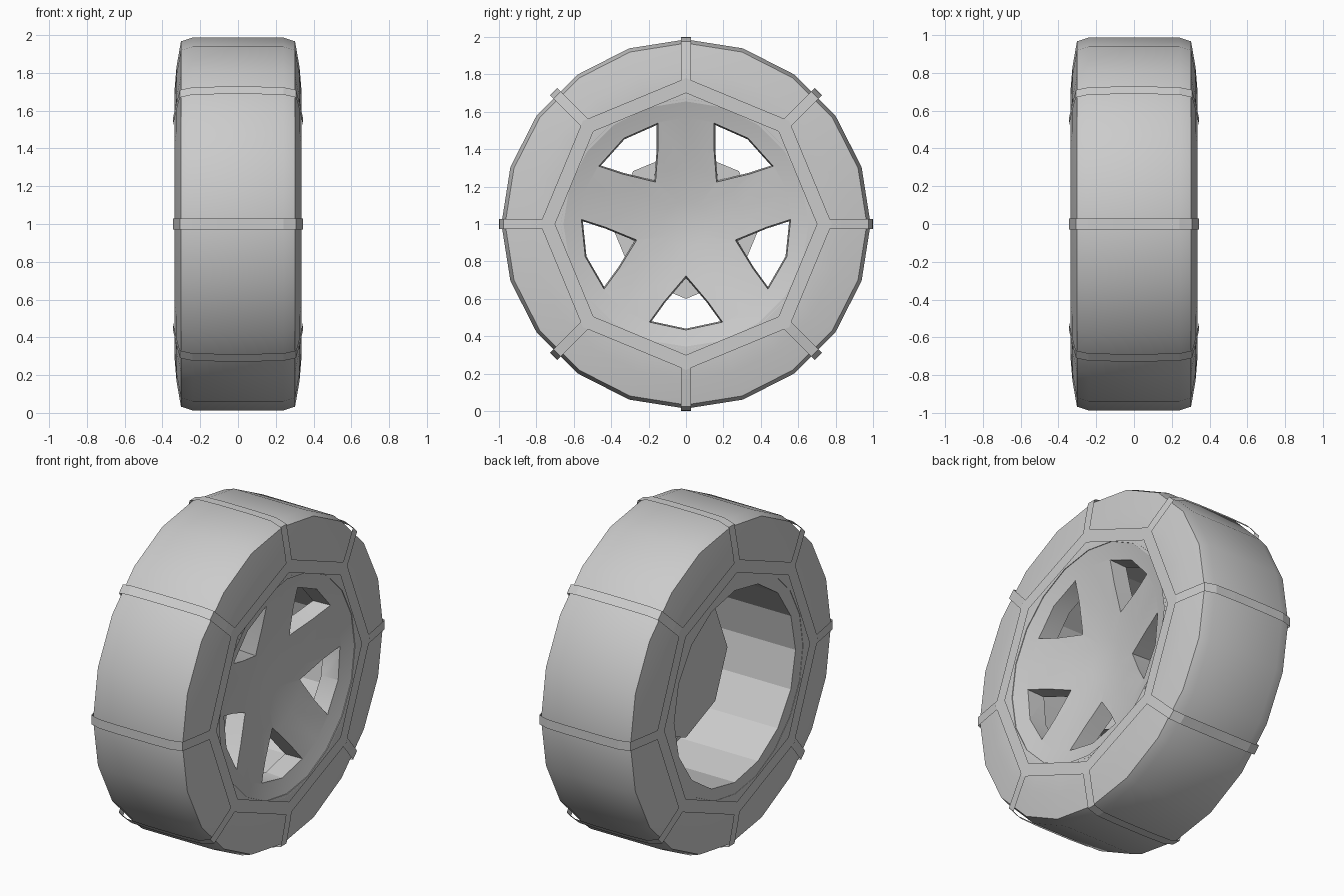
import bpy
import bmesh
from math import cos, sin, pi, radians
from mathutils import Matrix, Vector

cube = bpy.data.objects.get("Cube")
if cube:
    bpy.data.objects.remove(cube, do_unlink=True)

GREY = (0.6, 0.6, 0.6, 1)
grey = bpy.data.materials.new("plain grey")
grey.use_nodes = True
grey.diffuse_color = GREY
grey.node_tree.nodes["Principled BSDF"].inputs["Base Color"].default_value = GREY


def finish(name, bm, smooth=None, closed=True):
    """Turn a bmesh, built around the axle, into an object at axle height."""
    bmesh.ops.remove_doubles(bm, verts=bm.verts, dist=0.0001)
    if closed:
        bmesh.ops.recalc_face_normals(bm, faces=bm.faces)
    mesh = bpy.data.meshes.new(name)
    bm.to_mesh(mesh)
    bm.free()
    mesh.materials.append(grey)
    obj = bpy.data.objects.new(name, mesh)
    obj.location.z = 1
    bpy.context.collection.objects.link(obj)
    if smooth:
        shade(obj, smooth)
    return obj


def shade(obj, angle):
    bpy.ops.object.select_all(action="DESELECT")
    obj.select_set(True)
    bpy.context.view_layer.objects.active = obj
    bpy.ops.object.shade_smooth_by_angle(angle=radians(angle))


def lathe(name, profile, sides, smooth=None):
    """Spin a closed (x, radius) profile around the axle."""
    bm = bmesh.new()
    verts = [bm.verts.new((x, r, 0)) for x, r in profile]
    edges = [bm.edges.new((verts[i - 1], verts[i])) for i in range(len(verts))]
    bmesh.ops.spin(bm, geom=verts + edges, cent=(0, 0, 0), axis=(1, 0, 0),
                   angle=2 * pi, steps=sides, use_merge=True)
    bmesh.ops.dissolve_degenerate(bm, dist=0.0001, edges=bm.edges)
    return finish(name, bm, smooth)


# Tyre: mirrored half profile with rounded shoulders
half = [(0.24, 0.987), (0.302, 0.967), (0.326, 0.83), (0.335, 0.72), (0.332, 0.655)]
lathe("tyre", half + [(-x, r) for x, r in reversed(half)], 20, 32)

# Rim barrel, open towards the right side
lathe("rim_barrel", [(-0.33, 0.585), (-0.33, 0.67), (0.22, 0.67), (0.22, 0.585)], 16)

# Octagonal hub behind the spokes
lathe("hub", [(0, 0), (0, 0.4), (0.1, 0.4), (0.1, 0)], 8)

# Dished wheel face
face = lathe("spoke_face", [(0.2, 0), (0.206, 0.12), (0.238, 0.3), (0.3, 0.57),
                            (0.333, 0.67), (0.21, 0.67), (0.19, 0.56),
                            (0.12, 0.3), (0.09, 0)], 20)

# Five tapered openings between the spokes
outline = [(0, 0.27), (0.12, 0.415), (0.197, 0.525), (0, 0.567),
           (-0.197, 0.525), (-0.12, 0.415)]
middle = Vector((0, 0, 0.45))
bm = bmesh.new()
for k in range(5):
    turn = Matrix.Rotation(pi + k * 2 * pi / 5, 3, "X")
    rings = []
    for x, scale in ((0.05, 0.86), (0.4, 1.05)):
        points = [middle + (Vector((0, y, z)) - middle) * scale for y, z in outline]
        rings.append([bm.verts.new(turn @ (p + Vector((x, 0, 0)))) for p in points])
    back, front = rings
    bm.faces.new(back)
    bm.faces.new(front)
    for i in range(len(outline)):
        bm.faces.new((back[i - 1], back[i], front[i], front[i - 1]))
cutter = finish("opening_cutter", bm)
cutter.hide_render = True
cut = face.modifiers.new("openings", "BOOLEAN")
cut.operation = "DIFFERENCE"
cut.solver = "EXACT"
cut.object = cutter
bpy.context.view_layer.objects.active = face
bpy.ops.object.modifier_apply(modifier="openings")
bpy.data.objects.remove(cutter, do_unlink=True)
shade(face, 30)

# Eight flat straps wrapped over the tread
strap_half = [(0.11, 1.0), (0.24, 0.996), (0.308, 0.975), (0.334, 0.83), (0.344, 0.765)]
strap_path = strap_half + [(-x, r) for x, r in reversed(strap_half)]
strap_path = strap_path[5:] + strap_path[:5]
bm = bmesh.new()
for k in range(8):
    turn = Matrix.Rotation(k * pi / 4, 3, "X")
    rows = [[bm.verts.new(turn @ Vector((x, y, r))) for y in (-0.028, 0.028)]
            for x, r in strap_path]
    for a, b in zip(rows, rows[1:]):
        bm.faces.new((a[0], a[1], b[1], b[0]))
bmesh.ops.recalc_face_normals(bm, faces=bm.faces)
# Put every strap's outside face outwards
for f in bm.faces:
    if f.normal.dot(f.calc_center_median()) < 0:
        f.normal_flip()
finish("tread_straps", bm, closed=False)

# Octagonal bands joining the straps on both sides
for name, side in (("left_band", 1), ("right_band", -1)):
    bm = bmesh.new()
    rings = [[bm.verts.new((side * 0.345, r * cos(k * pi / 4), r * sin(k * pi / 4)))
              for k in range(8)] for r in (0.7, 0.78)]
    for i in range(8):
        f = bm.faces.new((rings[0][i - 1], rings[1][i - 1], rings[1][i], rings[0][i]))
        f.normal_update()
        if f.normal.x * side < 0:
            f.normal_flip()
    finish(name, bm, closed=False)
